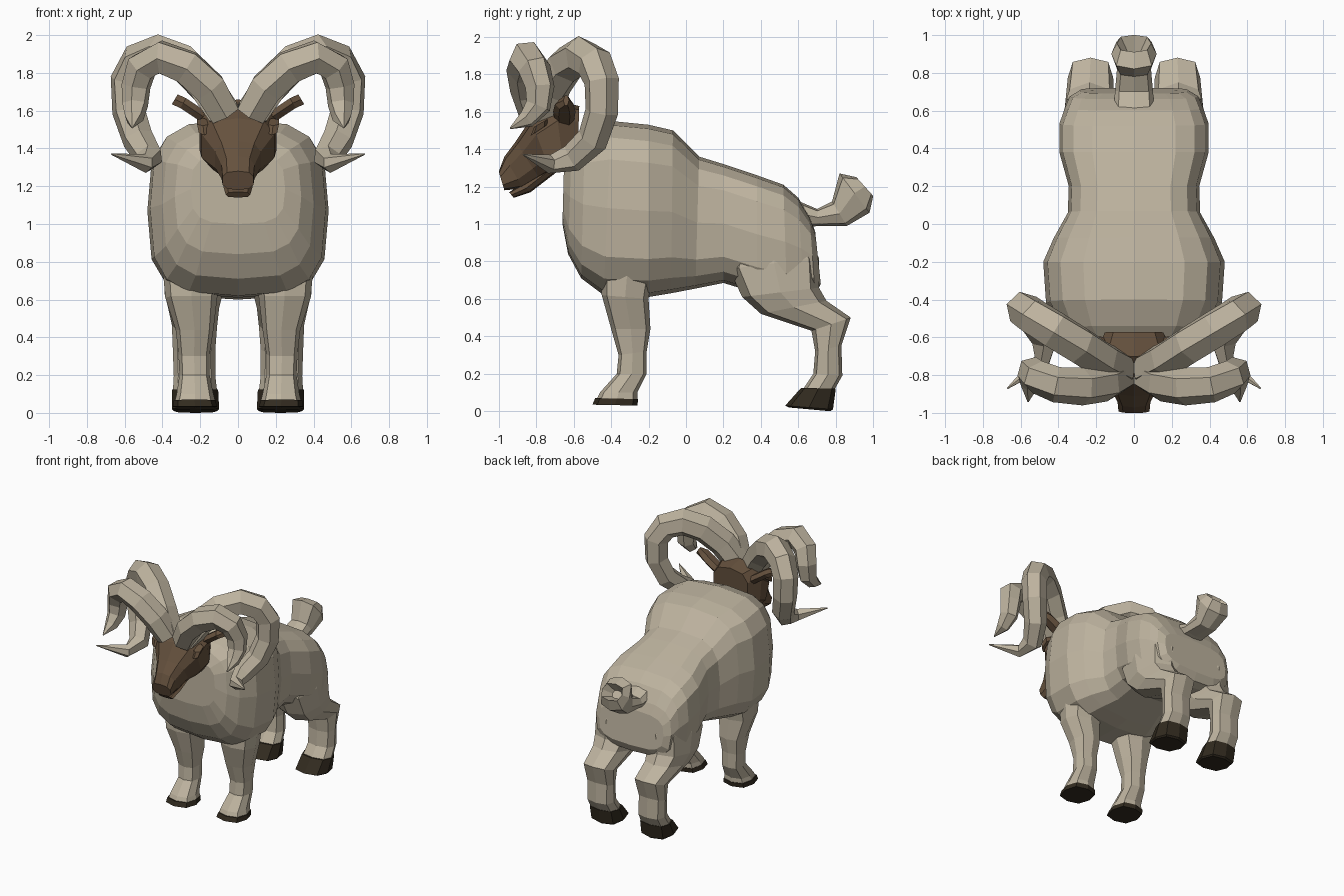
import bpy, bmesh, math
from mathutils import Vector

cube = bpy.data.objects.get("Cube")
if cube:
    bpy.data.objects.remove(cube, do_unlink=True)


def material(name, rgb):
    m = bpy.data.materials.new(name)
    m.use_nodes = True
    m.diffuse_color = (*rgb, 1)
    bsdf = next(n for n in m.node_tree.nodes if n.type == "BSDF_PRINCIPLED")
    bsdf.inputs["Base Color"].default_value = (*rgb, 1)
    bsdf.inputs["Roughness"].default_value = 0.9
    return m


WOOL = material("beige wool", (0.51, 0.45, 0.345))
FACE = material("brown face", (0.13, 0.082, 0.047))
HOOF = material("dark hoof", (0.032, 0.024, 0.014))


def loft(name, rings, mat, mirror=False):
    """Flat-shaded skin through rings of points, capped at both ends."""
    bm = bmesh.new()
    rows = [[bm.verts.new(p) for p in ring] for ring in rings]
    n = len(rows[0])
    for a, b in zip(rows, rows[1:]):
        for i in range(n):
            j = (i + 1) % n
            bm.faces.new((a[i], a[j], b[j], b[i]))
    bm.faces.new(rows[0])
    bm.faces.new(rows[-1])
    bmesh.ops.recalc_face_normals(bm, faces=bm.faces)
    mesh = bpy.data.meshes.new(name)
    bm.to_mesh(mesh)
    bm.free()
    mesh.materials.append(mat)
    ob = bpy.data.objects.new(name, mesh)
    bpy.context.collection.objects.link(ob)
    if mirror:
        ob.modifiers.new("mirror", "MIRROR")
    return ob


def oval(centre, u, v, sides, power):
    """Superellipse ring spanned by the half-axes u and v."""
    ring = []
    for i in range(sides):
        t = math.tau * i / sides
        c, s = math.cos(t), math.sin(t)
        c = math.copysign(abs(c) ** (2 / power), c)
        s = math.copysign(abs(s) ** (2 / power), s)
        ring.append(centre + u * c + v * s)
    return ring


def section(a, b, x0, x1, sides, power):
    """Ring whose profile runs from a to b in the yz plane, from x0 to x1."""
    a, b = Vector((0, *a)), Vector((0, *b))
    mid = (a + b) / 2 + Vector(((x0 + x1) / 2, 0, 0))
    return oval(mid, (a - b) / 2, Vector(((x1 - x0) / 2, 0, 0)), sides, power)


def centred(name, rows, mat, sides, power):
    return loft(name, [section(a, b, -w, w, sides, power) for a, b, w in rows], mat)


def limb(name, rows, mat, sides=8, power=2.8):
    return loft(name, [section(*r, sides, power) for r in rows], mat, True)


def horn(name, path, radii):
    """Tapering six-sided tube along a path, without twist."""
    pts = [Vector(p) for p in path]
    side, rings = Vector((0, 1, 0)), []
    for i, p in enumerate(pts):
        d = (pts[min(i + 1, len(pts) - 1)] - pts[max(i - 1, 0)]).normalized()
        side = (side - d * side.dot(d)).normalized()
        rings.append(oval(p, side * radii[i], d.cross(side) * radii[i], 6, 2))
    return loft(name, rings, WOOL, True)


# Body: deep boxy chest, high shoulders, sloping rump
centred("body", [
    ((-.65, 1.37), (-.66, 1.00), .25),
    ((-.61, 1.45), (-.63, .84), .335),
    ((-.54, 1.50), (-.56, .71), .40),
    ((-.40, 1.55), (-.44, .62), .465),
    ((-.20, 1.53), (-.20, .61), .48),
    ((-.07, 1.50), (-.08, .63), .425),
    ((.07, 1.36), (.05, .655), .35),
    ((.20, 1.32), (.20, .685), .345),
    ((.38, 1.26), (.38, .63), .395),
    ((.52, 1.21), (.54, .60), .395),
    ((.60, 1.14), (.63, .60), .365),
    ((.66, 1.04), (.69, .62), .34),
    ((.69, .96), (.72, .68), .29),
], WOOL, 16, 3.3)

# Legs and hooves
limb("front_leg", [
    ((-.45, .78), (-.17, .78), .08, .40),
    ((-.45, .62), (-.20, .60), .11, .385),
    ((-.40, .44), (-.19, .44), .13, .33),
    ((-.36, .30), (-.21, .32), .15, .315),
    ((-.37, .20), (-.21, .20), .15, .31),
    ((-.46, .10), (-.26, .10), .13, .325),
    ((-.48, .06), (-.26, .06), .12, .335),
], WOOL)
limb("front_hoof", [
    ((-.485, .07), (-.255, .065), .12, .34),
    ((-.50, .035), (-.26, .03), .11, .345),
], HOOF)
limb("rear_leg", [
    ((.30, .95), (.62, .95), .08, .36),
    ((.23, .76), (.71, .82), .06, .385),
    ((.30, .61), (.71, .66), .08, .39),
    ((.40, .52), (.75, .59), .10, .37),
    ((.67, .43), (.88, .50), .11, .35),
    ((.69, .32), (.83, .35), .12, .345),
    ((.68, .20), (.835, .19), .12, .34),
    ((.62, .11), (.79, .11), .11, .345),
], WOOL)
limb("rear_hoof", [
    ((.615, .125), (.80, .12), .105, .35),
    ((.53, .03), (.785, .01), .10, .35),
    ((.55, .02), (.77, 0), .11, .34),
], HOOF)

# Head: wedge skull, long muzzle, lower jaw
centred("head", [
    ((-.57, 1.63), (-.58, 1.34), .16),
    ((-.70, 1.66), (-.65, 1.28), .21),
    ((-.83, 1.56), (-.72, 1.27), .20),
    ((-.91, 1.44), (-.78, 1.24), .125),
    ((-.97, 1.36), (-.87, 1.19), .09),
    ((-1.0, 1.28), (-.97, 1.18), .085),
], FACE, 10, 2.8)
centred("lower_jaw", [
    ((-.74, 1.32), (-.70, 1.27), .10),
    ((-.88, 1.21), (-.83, 1.17), .075),
    ((-.945, 1.17), (-.92, 1.14), .065),
], FACE, 8, 2.8)
limb("eye", [
    ((-.83, 1.47), (-.74, 1.53), .15, .21),
    ((-.81, 1.52), (-.74, 1.56), .15, .22),
], FACE, 6)

# Ears: short leaves pointing out and up
ear_path = [((.14, -.65, 1.54), .05), ((.23, -.65, 1.60), .06),
            ((.29, -.65, 1.64), .05), ((.335, -.64, 1.66), .015)]
loft("ear", [oval(Vector(p), Vector((0, w, 0)), Vector((-.018, 0, .03)), 6, 2)
             for p, w in ear_path], FACE, True)

# Two pairs of curling horns
horn("rear_horn", [
    (.07, -.77, 1.58), (.17, -.72, 1.73), (.29, -.64, 1.85), (.42, -.56, 1.90),
    (.53, -.49, 1.86), (.585, -.45, 1.76), (.58, -.45, 1.60),
    (.53, -.50, 1.45), (.47, -.61, 1.35), (.49, -.73, 1.32), (.67, -.87, 1.37),
], [.10, .105, .105, .105, .10, .095, .09, .085, .075, .05, .004])
horn("front_horn", [
    (.07, -.80, 1.58), (.15, -.84, 1.72), (.27, -.86, 1.83), (.41, -.85, 1.885),
    (.51, -.81, 1.83), (.54, -.78, 1.73), (.545, -.79, 1.63),
    (.55, -.85, 1.56), (.56, -.94, 1.51),
], [.09, .10, .10, .095, .09, .08, .07, .05, .004])

# Upturned tail with a hollow tuft
centred("tail", [
    ((.56, 1.14), (.62, .98), .11),
    ((.70, 1.08), (.71, .99), .10),
    ((.78, 1.12), (.86, .99), .09),
    ((.82, 1.27), (.98, 1.06), .12),
    ((.91, 1.25), (1.0, 1.15), .09),
    ((.87, 1.18), (.91, 1.13), .04),
], WOOL, 8, 2.8)
